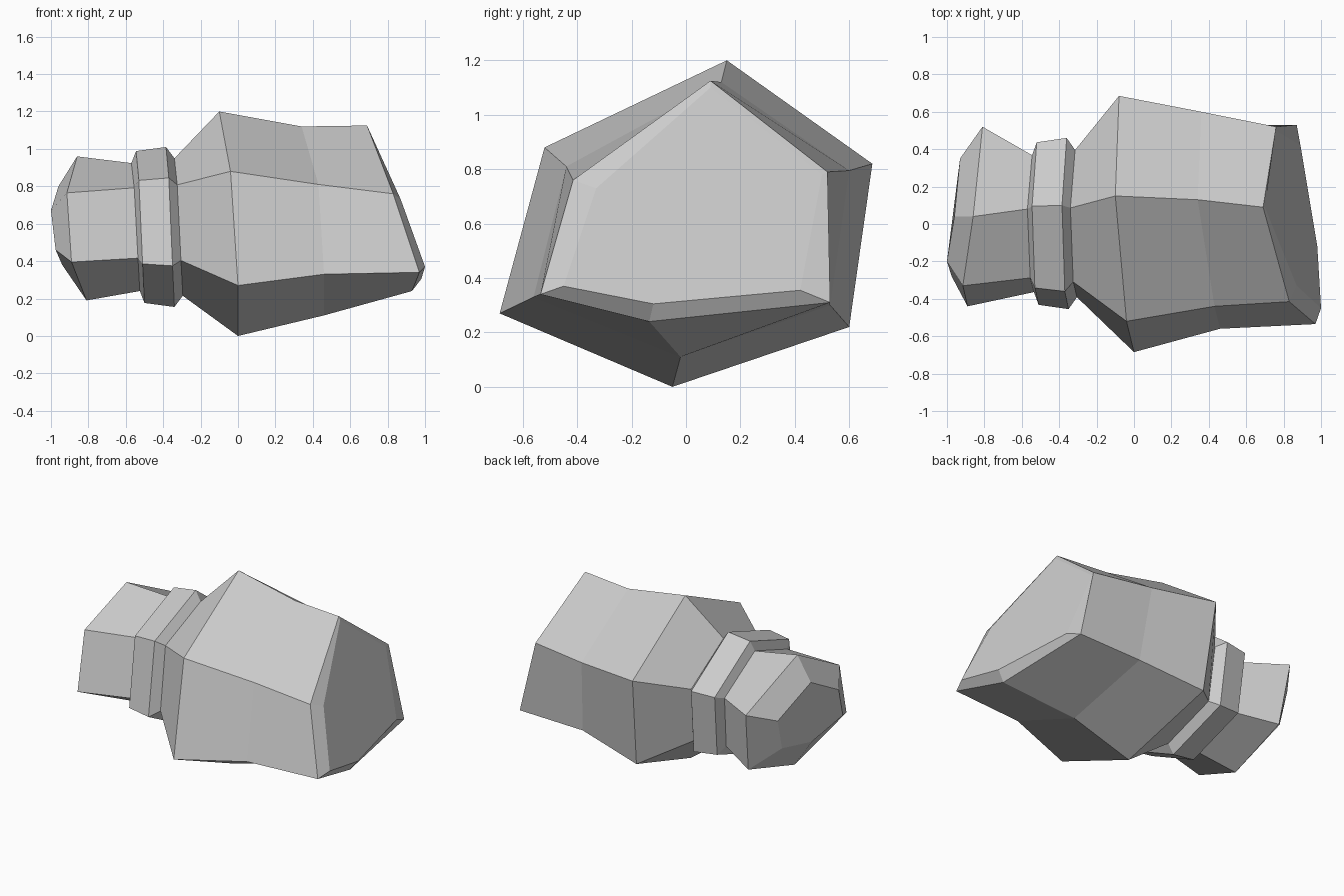
import bpy
import bmesh
from mathutils import Vector

default = bpy.data.objects.get("Cube")
if default:
    bpy.data.objects.remove(default, do_unlink=True)

# One plain grey for every part
grey = bpy.data.materials.new("light_grey")
grey.use_nodes = True
colour = (0.6, 0.6, 0.6, 1)
grey.diffuse_color = colour
grey.node_tree.nodes["Principled BSDF"].inputs["Base Color"].default_value = colour


def loft(name, rings, cap_last=False):
    """Skin a row of six-sided rings with flat faces, optionally closing the last."""
    mesh_builder = bmesh.new()
    loops = [[mesh_builder.verts.new(point) for point in ring] for ring in rings]
    for first, second in zip(loops, loops[1:]):
        for i in range(len(first)):
            j = (i + 1) % len(first)
            mesh_builder.faces.new((first[i], first[j], second[j], second[i]))
    if cap_last:
        mesh_builder.faces.new(loops[-1])
    bmesh.ops.recalc_face_normals(mesh_builder, faces=mesh_builder.faces)
    # Orient open shells outwards by testing against the part's own centre line
    middle = sum((v.co for v in mesh_builder.verts), Vector()) / len(mesh_builder.verts)
    outward = sum(f.normal.dot(f.calc_center_median() - middle) * f.calc_area()
                  for f in mesh_builder.faces)
    if outward < 0:
        bmesh.ops.reverse_faces(mesh_builder, faces=mesh_builder.faces)
    mesh = bpy.data.meshes.new(name)
    mesh_builder.to_mesh(mesh)
    mesh_builder.free()
    mesh.materials.append(grey)
    part = bpy.data.objects.new(name, mesh)
    bpy.context.collection.objects.link(part)
    return part


# Ring corners run: top, front upper, front lower, bottom, back lower, back upper
shoulder = [(-.1, .15, 1.2), (-.04, -.52, .88), (0, -.685, .27),
            (0, -.05, 0), (-.05, .6, .22), (-.08, .685, .82)]
waist = [(.34, .13, 1.12), (.43, -.44, .81), (.46, -.56, .33),
         (.46, -.02, .11), (.4, .53, .3), (.36, .6, .795)]
rim = [(.69, .09, 1.125), (.83, -.415, .76), (.97, -.535, .34),
       (.93, -.135, .24), (.87, .53, .31), (.76, .52, .79)]
end_face = [(.7, .09, 1.1), (.87, -.33, .73), (1, -.45, .37),
            (.98, -.12, .305), (.89, .42, .355), (.755, .5, .78)]
collar_edge = [(-.385, .1, 1.01), (-.37, -.36, .845), (-.35, -.455, .375),
               (-.34, -.03, .155), (-.345, .41, .31), (-.36, .46, .74)]
tail_edge = [(-.86, .04, .96), (-.915, -.33, .765), (-.89, -.44, .395),
             (-.81, 0, .19), (-.78, .45, .32), (-.81, .52, .72)]
tail_face = [(-.96, .04, .8), (-1, -.2, .67), (-.975, -.28, .46),
             (-.94, 0, .38), (-.92, .29, .44), (-.93, .35, .65)]


def resized_collar(shift, size):
    """Slide the collar section along its axis and scale it about its centre."""
    centre = Vector((0, 0, .58))
    result = []
    for corner in collar_edge:
        offset = Vector(corner) - centre
        result.append(centre + Vector((offset.x + shift, offset.y * size, offset.z * size)))
    return result


front_groove = resized_collar(.045, .86)
rear_groove = resized_collar(-.185, .8)

# Large faceted body, raised collar band, and small faceted tail block
loft("body", [front_groove, shoulder, waist, rim, end_face], cap_last=True)
loft("collar", [front_groove, collar_edge, resized_collar(-.16, .95), rear_groove])
loft("tail_block", [rear_groove, tail_edge, tail_face], cap_last=True)
